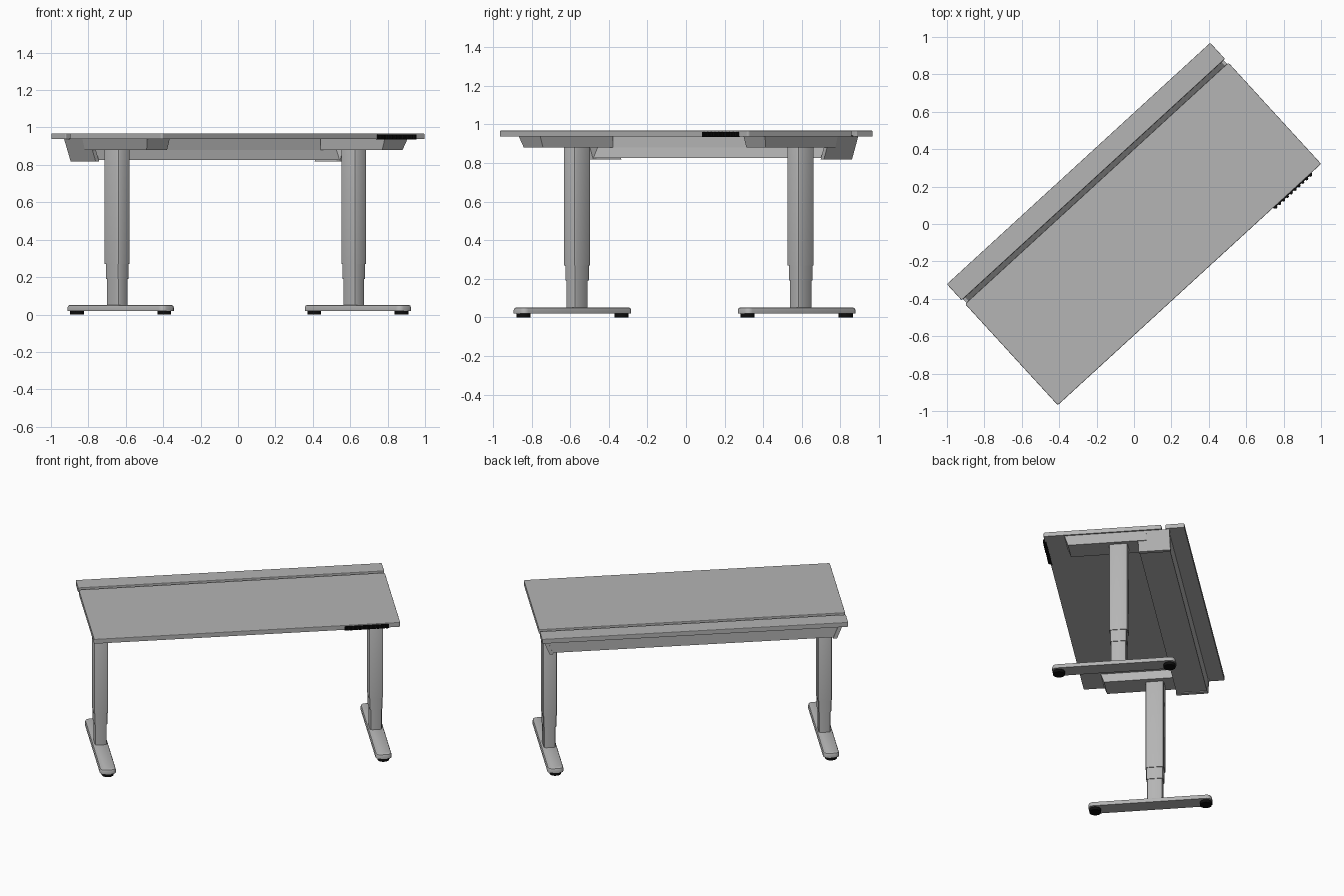
import bpy, bmesh, math
from mathutils import Matrix

cube = bpy.data.objects.get("Cube")
if cube:
    bpy.data.objects.remove(cube, do_unlink=True)

TURN = Matrix.Rotation(math.radians(42.5), 4, 'Z')   # the desk stands diagonally


def material(name, value):
    m = bpy.data.materials.new(name)
    m.use_nodes = True
    col = (value, value, value, 1)
    m.diffuse_color = col
    m.node_tree.nodes["Principled BSDF"].inputs["Base Color"].default_value = col
    return m


GREY = material("light grey", 0.46)
DARK = material("dark grey", 0.14)
BLACK = material("black", 0.004)


def finish(bm, name, mat):
    bmesh.ops.recalc_face_normals(bm, faces=bm.faces)
    bm.transform(TURN)
    me = bpy.data.meshes.new(name)
    bm.to_mesh(me)
    bm.free()
    me.materials.append(mat)
    ob = bpy.data.objects.new(name, me)
    bpy.context.scene.collection.objects.link(ob)
    return ob


def bevel(bm, edges, size, segments):
    bmesh.ops.bevel(bm, geom=edges, offset=size, segments=segments,
                    affect='EDGES', profile=0.5, clamp_overlap=True)


def box(name, xr, yr, zr, mat=GREY, corner=0, rim=0, segments=3):
    """Box from ranges; corner rounds upright edges, rim softens the top edge."""
    bm = bmesh.new()
    bmesh.ops.create_cube(bm, size=1)
    for v in bm.verts:
        for i, (lo, hi) in enumerate((xr, yr, zr)):
            v.co[i] = lo if v.co[i] < 0 else hi
    if corner:
        bevel(bm, [e for e in bm.edges
                   if abs(e.verts[0].co.z - e.verts[1].co.z) > 1e-4], corner, segments)
    if rim:
        bevel(bm, [e for e in bm.edges
                   if min(v.co.z for v in e.verts) > zr[1] - 1e-4], rim, 2)
    return finish(bm, name, mat)


def prism(name, profile, x0, x1, mat=GREY, taper=None):
    """Extrude a (y, z) profile along x; taper(x, z) leans the ends."""
    bm = bmesh.new()
    lean = taper or (lambda x, z: x)
    ends = [[bm.verts.new((lean(x, z), y, z)) for y, z in profile] for x in (x0, x1)]
    for ring in ends:
        bm.faces.new(ring)
    n = len(profile)
    for i in range(n):
        j = (i + 1) % n
        bm.faces.new((ends[0][i], ends[0][j], ends[1][j], ends[1][i]))
    return finish(bm, name, mat)


def cylinder(name, x, y, z0, z1, r, mat, sides):
    bm = bmesh.new()
    bmesh.ops.create_cone(bm, cap_ends=True, segments=sides, radius1=r, radius2=r,
                          depth=z1 - z0,
                          matrix=Matrix.Translation((x, y, (z0 + z1) / 2)))
    return finish(bm, name, mat)


# Desktop, rear ledge and the dark cable slot between them
box("desktop", (-.955, .955), (-.439, .295), (.938, .968), corner=.01, rim=.004)
box("rear_ledge", (-.955, .955), (.322, .439), (.938, .968), corner=.006, rim=.004)
box("cable_slot", (-.93, .93), (.293, .324), (.934, .942), DARK)

# Cable tray under the rear edge, its ends leaning inwards towards the bottom
def tray_end(x, z):
    return math.copysign(abs(x) - .4 * (.938 - z), x)


prism("cable_tray", [(.15, .825), (.34, .825), (.34, .938), (.215, .938), (.2, .88)],
      -.935, .935, taper=tray_end)

for side, s in (("left", 1), ("right", -1)):
    # Top arm with a sloped nose, and the tray end plate
    prism(side + "_top_arm", [(-.31, .938), (-.29, .88), (.2, .88), (.2, .938)],
          s * .78, s * .945,
          taper=lambda x, z: x - math.copysign(.3 * (.938 - z), x) if abs(x) > .9 else x)
    prism(side + "_tray_end", [(.147, .818), (.345, .818), (.345, .938), (.147, .938)],
          s * .92, s * .945, taper=tray_end)

    # Telescoping column
    for part, hx, hy, z0, z1 in (("outer", .045, .058, .27, .885),
                                 ("middle", .041, .053, .19, .27),
                                 ("inner", .037, .049, .045, .19)):
        box(f"{side}_{part}_column", (s * .858 - hx, s * .858 + hx),
            (.02 - hy, .02 + hy), (z0, z1), corner=.014, segments=2,
            rim=.003 if part == "outer" else 0)

    # Foot bar and its pads
    box(side + "_foot", (s * .86 - .05, s * .86 + .05), (-.395, .375),
        (.02, .052), corner=.03, rim=.014)
    for end, y in (("front", -.355), ("rear", .335)):
        cylinder(f"{side}_{end}_pad", s * .86, y, 0, .022, .037, BLACK, 20)

# Control strip with a row of knobs on the front edge
box("control_strip", (.607, .885), (-.445, -.43), (.936, .962), BLACK)
for i in range(10):
    cylinder(f"control_knob_{i + 1}", .62 + i * .028, -.445, .938, .96, .009, BLACK, 8)

# Smooth the rounded parts, keeping edges sharp
bpy.ops.object.select_all(action='DESELECT')
for ob in bpy.context.scene.objects:
    if ob.type == 'MESH' and any(k in ob.name for k in ("foot", "pad", "column")):
        ob.select_set(True)
        bpy.context.view_layer.objects.active = ob
bpy.ops.object.shade_smooth_by_angle(angle=math.radians(35))
